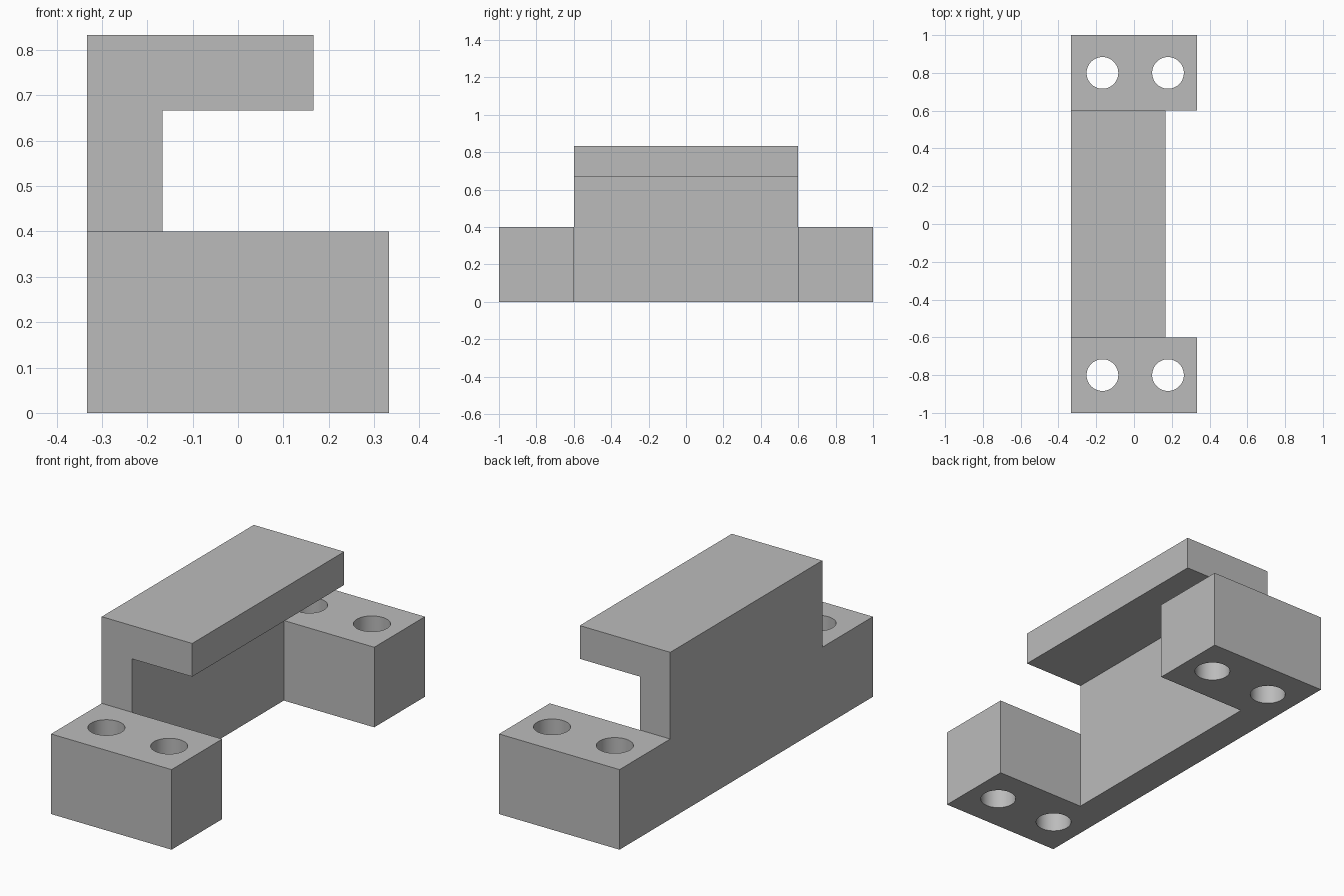
import bpy, bmesh
from mathutils import Vector

cube = bpy.data.objects.get("Cube")
if cube:
    bpy.data.objects.remove(cube, do_unlink=True)

grey = bpy.data.materials.new("plain grey")
grey.use_nodes = True
colour = (0.5, 0.5, 0.5, 1)
grey.diffuse_color = colour
grey.node_tree.nodes["Principled BSDF"].inputs["Base Color"].default_value = colour

HALF_X, FOOT_Y, END_Y = 0.333, 0.6, 1.0
FOOT_TOP, TOP = 0.4, 0.833
WALL_X, LIP_X, LIP_Z = -0.167, 0.167, 0.667


def prism(name, outline, sweep):
    """Extrude a closed outline along a vector into a solid."""
    bm = bmesh.new()
    face = bm.faces.new([bm.verts.new(p) for p in outline])
    new = bmesh.ops.extrude_face_region(bm, geom=[face])["geom"]
    verts = [v for v in new if isinstance(v, bmesh.types.BMVert)]
    bmesh.ops.translate(bm, verts=verts, vec=Vector(sweep))
    bmesh.ops.recalc_face_normals(bm, faces=bm.faces)
    mesh = bpy.data.meshes.new(name)
    bm.to_mesh(mesh)
    bm.free()
    mesh.materials.append(grey)
    obj = bpy.data.objects.new(name, mesh)
    bpy.context.collection.objects.link(obj)
    return obj


def combine(target, tool, operation):
    """Apply a boolean and discard the tool."""
    mod = target.modifiers.new("boolean", "BOOLEAN")
    mod.operation, mod.object, mod.solver = operation, tool, "EXACT"
    bpy.context.view_layer.objects.active = target
    bpy.ops.object.modifier_apply(modifier=mod.name)
    bpy.data.objects.remove(tool, do_unlink=True)


# Base: C-shaped plan with a foot at each end
plan = [(-HALF_X, -END_Y), (HALF_X, -END_Y), (HALF_X, -FOOT_Y), (WALL_X, -FOOT_Y),
        (WALL_X, FOOT_Y), (HALF_X, FOOT_Y), (HALF_X, END_Y), (-HALF_X, END_Y)]
bracket = prism("mounting_bracket", [(x, y, 0) for x, y in plan], (0, 0, FOOT_TOP))

# Upright wall with the overhanging lip
section = [(-HALF_X, FOOT_TOP), (WALL_X, FOOT_TOP), (WALL_X, LIP_Z),
           (LIP_X, LIP_Z), (LIP_X, TOP), (-HALF_X, TOP)]
upper = prism("wall_and_lip", [(x, -FOOT_Y, z) for x, z in section], (0, 2 * FOOT_Y, 0))
combine(bracket, upper, "UNION")

# Two bolt holes through each foot
for y in (-0.8, 0.8):
    for x in (-0.167, 0.18):
        bpy.ops.mesh.primitive_cylinder_add(vertices=48, radius=0.084, depth=1,
                                            location=(x, y, FOOT_TOP / 2))
        cutter = bpy.context.object
        cutter.name = "hole_cutter"
        cutter.data.materials.append(grey)
        cutter.hide_render = True
        combine(bracket, cutter, "DIFFERENCE")

# Merge flat faces and smooth only the hole walls
bm = bmesh.new()
bm.from_mesh(bracket.data)
bmesh.ops.remove_doubles(bm, verts=bm.verts, dist=0.0001)
bmesh.ops.dissolve_limit(bm, angle_limit=0.01, verts=bm.verts, edges=bm.edges)
bm.to_mesh(bracket.data)
bm.free()
bpy.ops.object.select_all(action="DESELECT")
bracket.select_set(True)
bpy.context.view_layer.objects.active = bracket
bpy.ops.object.shade_smooth_by_angle(angle=0.5)
